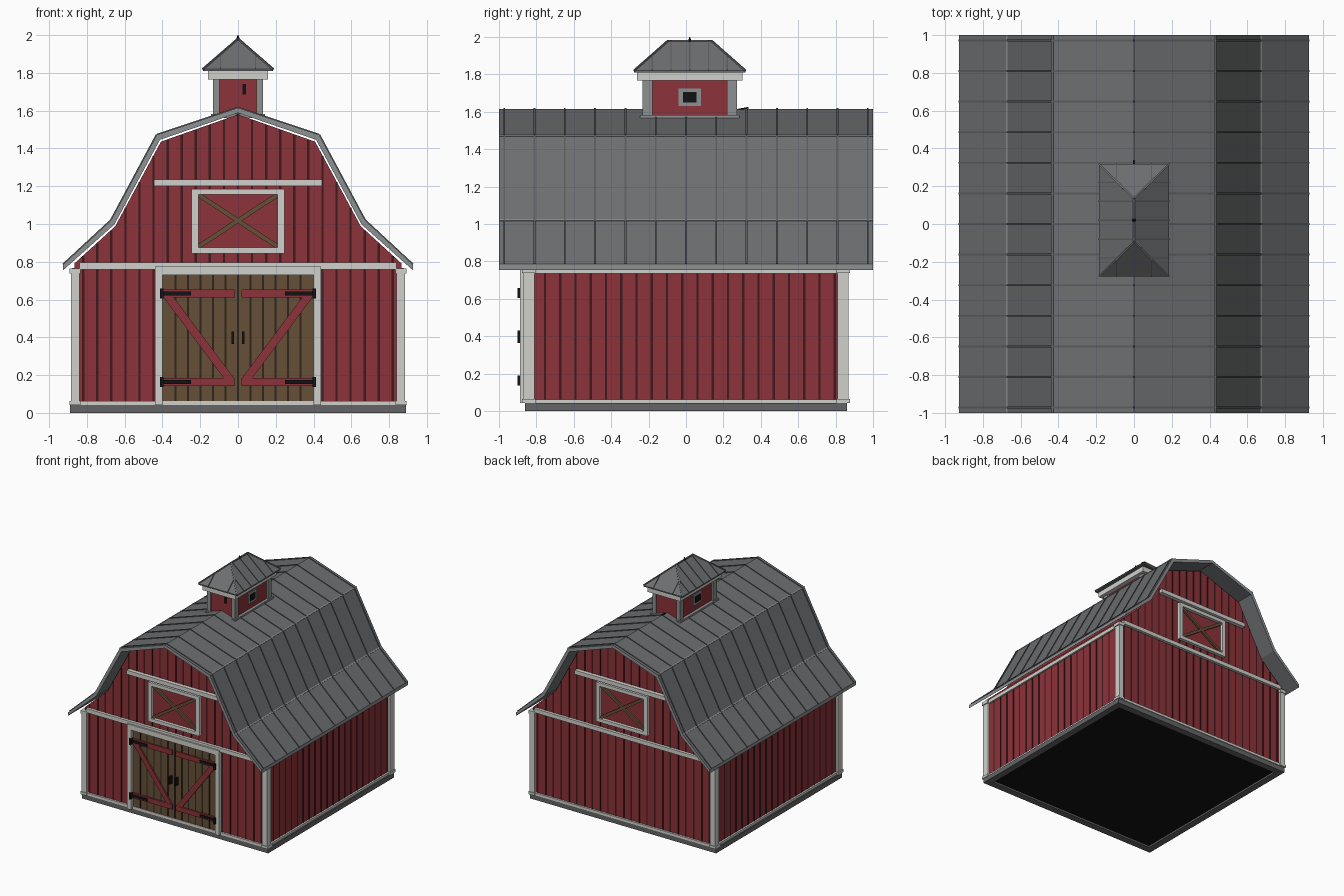
import bpy, bmesh
from mathutils import Vector, Matrix

if "Cube" in bpy.data.objects:
    bpy.data.objects.remove(bpy.data.objects["Cube"], do_unlink=True)


def material(name, r, g, b):
    m = bpy.data.materials.new(name)
    m.use_nodes = True
    m.diffuse_color = (r, g, b, 1)
    m.node_tree.nodes["Principled BSDF"].inputs["Base Color"].default_value = (r, g, b, 1)
    return m


RED = material("barn red", 0.262, 0.032, 0.041)
DARK_RED = material("dark red groove", 0.045, 0.01, 0.012)
TRIM = material("off white trim", 0.63, 0.635, 0.6)
WOOD = material("brown wood", 0.135, 0.08, 0.038)
DARK_WOOD = material("dark wood groove", 0.03, 0.019, 0.01)
ROOF = material("roof grey", 0.152, 0.157, 0.163)
SEAM = material("roof seam grey", 0.1, 0.105, 0.11)
STONE = material("foundation grey", 0.13, 0.13, 0.135)
BLACK = material("black iron", 0.006, 0.006, 0.007)
GREY = material("weathered grey", 0.27, 0.285, 0.29)


class Part:
    """Collects simple solids into one mesh object."""

    def __init__(self, name, mat):
        self.name, self.mat, self.bm = name, mat, bmesh.new()

    def box(self, x0, x1, y0, y1, z0, z1):
        c = Vector((x0 + x1, y0 + y1, z0 + z1)) / 2
        size = (abs(x1 - x0), abs(y1 - y0), abs(z1 - z0), 1)
        bmesh.ops.create_cube(self.bm, size=1, matrix=Matrix.Translation(c) @ Matrix.Diagonal(size))

    def beam(self, p, q, width, thick, normal):
        p, q = Vector(p), Vector(q)
        d = (q - p).normalized()
        side = Vector(normal).cross(d).normalized()
        rot = Matrix((d, side, d.cross(side))).transposed().to_4x4()
        scale = Matrix.Diagonal(((q - p).length, width, thick, 1))
        bmesh.ops.create_cube(self.bm, size=1, matrix=Matrix.Translation((p + q) / 2) @ rot @ scale)

    def prism(self, outline, y0, y1):
        f = self.bm.faces.new([self.bm.verts.new((x, y0, z)) for x, z in outline])
        new = bmesh.ops.extrude_face_region(self.bm, geom=[f])["geom"]
        moved = [v for v in new if isinstance(v, bmesh.types.BMVert)]
        bmesh.ops.translate(self.bm, verts=moved, vec=(0, y1 - y0, 0))

    def finish(self):
        bmesh.ops.recalc_face_normals(self.bm, faces=self.bm.faces[:])
        mesh = bpy.data.meshes.new(self.name)
        self.bm.to_mesh(mesh)
        self.bm.free()
        mesh.materials.append(self.mat)
        obj = bpy.data.objects.new(self.name, mesh)
        bpy.context.collection.objects.link(obj)
        return obj


def mirrored(half):
    return [(-x, z) for x, z in half] + [(x, z) for x, z in reversed(half) if x > 0]


# Gambrel half profiles, from eave to ridge
OUTER = [(0.926, 0.785), (0.672, 1.02), (0.43, 1.472), (0, 1.615)]
INNER = [(0.926, 0.755), (0.654, 0.998), (0.413, 1.446), (0, 1.588)]
WALL = [(0.865, 0.792), (0.65, 0.988), (0.408, 1.436), (0, 1.58)]
WX, WY = 0.865, 0.85


def wall_top(x):
    x = abs(x)
    for (xa, za), (xb, zb) in zip(WALL, WALL[1:]):
        if xb <= x <= xa:
            return za + (zb - za) * (xa - x) / (xa - xb)


# Foundation ring and dark floor inside it
p = Part("foundation", STONE)
for f in (-1, 1):
    p.box(-0.89, 0.89, f * 0.8, f * 0.86, 0, 0.042)
    p.box(f * 0.83, f * 0.89, -0.8, 0.8, 0, 0.042)
p.finish()
p = Part("floor", BLACK)
p.box(-0.83, 0.83, -0.8, 0.8, 0.015, 0.039)
p.finish()

# Walls with board grooves, left plain inside the loft hatches
p = Part("walls", RED)
p.prism([(-WX, 0.04)] + mirrored(WALL) + [(WX, 0.04)], -WY, WY)
p.finish()
p = Part("wall_grooves", DARK_RED)
for f in (-1, 1):
    for i in range(-11, 12):
        x = i * 0.0745
        spans = [(0.05, 0.86), (1.17, wall_top(x) - 0.004)] if abs(x) < 0.21 else [(0.05, wall_top(x) - 0.004)]
        for z0, z1 in spans:
            p.box(x - 0.006, x + 0.006, f * WY, f * (WY + 0.003), z0, z1)
    for i in range(-9, 11):
        y = i * 0.0815 - 0.02
        p.box(f * WX, f * (WX + 0.003), y - 0.006, y + 0.006, 0.05, 0.75)
p.finish()

# Trim on walls
p = Part("wall_trim", TRIM)
for f in (-1, 1):
    for s in (-1, 1):
        p.box(s * 0.84, s * 0.884, f * 0.81, f * 0.87, 0.042, 0.765)
        p.box(s * 0.835, s * 0.893, f * 0.805, f * 0.876, 0.042, 0.064)
        p.box(s * 0.835, s * 0.893, f * 0.805, f * 0.876, 0.737, 0.765)
    p.box(-0.84, 0.84, f * WY, f * 0.875, 0.76, 0.795)
    p.box(-0.84, 0.84, f * WY, f * 0.866, 0.042, 0.064)
    p.box(f * WX, f * 0.88, -0.82, 0.82, 0.042, 0.062)
    p.box(f * WX, f * 0.88, -0.82, 0.82, 0.735, 0.767)
p.finish()

# Loft hatches on both gables
p = Part("loft_frames", TRIM)
b = Part("loft_braces", WOOD)
for f in (-1, 1):
    p.box(-0.445, 0.445, f * WY, f * 0.885, 1.2, 1.235)
    for s in (-1, 1):
        p.box(s * 0.21, s * 0.245, f * WY, f * 0.878, 0.845, 1.185)
        b.beam((-0.21 * s, f * 0.858, 0.88), (0.21 * s, f * 0.858, 1.155), 0.024, 0.016, (0, f, 0))
    for z in (0.845, 1.155):
        p.box(-0.21, 0.21, f * WY, f * 0.878, z, z + 0.03)
p.finish()
b.finish()

# Double front door
p = Part("door_frame", TRIM)
p.box(-0.44, 0.44, -WY, -0.888, 0.73, 0.775)
for s in (-1, 1):
    p.box(s * 0.4, s * 0.44, -WY, -0.888, 0.042, 0.73)
p.finish()
p = Part("door_planks", WOOD)
p.box(-0.4, 0.4, -WY, -0.862, 0.06, 0.73)
p.finish()
p = Part("door_grooves", DARK_WOOD)
for i in range(-5, 6):
    p.box(i * 0.066 - 0.005, i * 0.066 + 0.005, -0.86, -0.865, 0.06, 0.73)
p.finish()
p = Part("door_braces", RED)
iron = Part("hinges_and_handles", BLACK)
for s in (-1, 1):
    for z in (0.632, 0.163):
        p.box(s * 0.018, s * 0.4, -0.86, -0.876, z - 0.021, z + 0.021)
        iron.box(s * 0.25, s * 0.41, -0.87, -0.884, z - 0.01, z + 0.01)
        iron.box(s * 0.395, s * 0.412, -0.87, -0.902, z - 0.027, z + 0.027)
    p.beam((s * 0.375, -0.867, 0.622), (s * 0.04, -0.867, 0.173), 0.044, 0.014, (0, -1, 0))
    iron.box(s * 0.02, s * 0.034, -0.86, -0.9, 0.365, 0.43)
p.finish()
iron.finish()

# Main roof, with lighter rake and eave edges
p = Part("roof", ROOF)
p.prism(mirrored(OUTER) + mirrored(INNER)[::-1], -1, 1)
roof = p.finish()
roof.data.materials.append(GREY)
for face in roof.data.polygons:
    face.material_index = int(abs(face.normal.y) > 0.9 or abs(face.normal.x) > 0.95)

# Standing seams and the caps along the roof breaks
p = Part("roof_seams", SEAM)
caps = Part("roof_break_caps", GREY)
for s in (-1, 1):
    for (xa, za), (xb, zb) in zip(OUTER, OUTER[1:]):
        normal = (s * (zb - za), 0, xa - xb)
        for i in range(-6, 7):
            p.beam((s * xa, i * 0.162, za), (s * xb, i * 0.162, zb), 0.01, 0.011, normal)
    for x, z in OUTER[1:3]:
        caps.beam((s * x, -1, z), (s * x, 1, z), 0.01, 0.007, (s * 0.6, 0, 0.8))
p.finish()
caps.finish()

# Cupola body, centred slightly behind the middle
CY = 0.02
p = Part("cupola_base", GREY)
p.box(-0.143, 0.143, CY - 0.265, CY + 0.265, 1.56, 1.582)
p.finish()
p = Part("cupola_walls", RED)
p.box(-0.118, 0.118, CY - 0.24, CY + 0.24, 1.56, 1.78)
p.finish()
p = Part("cupola_posts", GREY)
for s in (-1, 1):
    for f in (-1, 1):
        p.box(s * 0.098, s * 0.132, CY + f * 0.2, CY + f * 0.252, 1.58, 1.775)
p.finish()
p = Part("cupola_cornice", TRIM)
p.box(-0.158, 0.158, CY - 0.282, CY + 0.282, 1.766, 1.815)
p.finish()

# Cupola windows
frame = Part("cupola_window_frames", GREY)
hole = Part("cupola_window_openings", BLACK)
for s in (-1, 1):
    frame.box(s * 0.115, s * 0.126, CY - 0.06, CY + 0.06, 1.63, 1.725)
    hole.box(s * 0.12, s * 0.13, CY - 0.036, CY + 0.036, 1.65, 1.705)
hole.box(0.024, 0.042, CY - 0.238, CY - 0.244, 1.685, 1.74)
frame.finish()
hole.finish()

# Hipped cupola roof
EX, EY, RY, EZ, RZ = 0.185, 0.297, 0.115, 1.82, 1.98
p = Part("cupola_roof", ROOF)
p.box(-EX, EX, CY - EY, CY + EY, EZ - 0.01, EZ)
eave = [p.bm.verts.new((x * EX, CY + y * EY, EZ)) for x, y in ((-1, -1), (1, -1), (1, 1), (-1, 1))]
front, back = [p.bm.verts.new((0, CY + f * RY, RZ)) for f in (-1, 1)]
for face in ((eave[0], eave[1], front), (eave[1], eave[2], back, front),
             (eave[2], eave[3], back), (eave[3], eave[0], front, back), eave):
    p.bm.faces.new(face)
p.finish()
p = Part("cupola_roof_seams", SEAM)
caps = Part("cupola_roof_hips", ROOF)
caps.beam((0, CY - RY, RZ), (0, CY + RY, RZ), 0.012, 0.008, (0, 0, 1))
for s in (-1, 1):
    for f in (-1, 1):
        caps.beam((s * EX, CY + f * EY, EZ), (0, CY + f * RY, RZ), 0.01, 0.01, (s, f, 1))
        p.beam((s * EX / 2, CY + f * EY, EZ), (s * EX / 2, CY + f * (EY + RY) / 2, (EZ + RZ) / 2),
               0.007, 0.008, (0, f, 1))
    for y in (-0.2, -0.1, 0, 0.1, 0.2):
        t = min(1, (EY - abs(y)) / (EY - RY))
        p.beam((s * EX, CY + y, EZ), (s * EX * (1 - t), CY + y, EZ + t * (RZ - EZ)),
               0.007, 0.008, (s, 0, 1))
p.finish()
caps.finish()

# Finial and small ridge spike behind the cupola
p = Part("finial", BLACK)
bmesh.ops.create_cone(p.bm, segments=8, radius1=0.012, radius2=0.002, depth=0.03, cap_ends=True,
                      matrix=Matrix.Translation((0, CY, 1.985)))
p.beam((0, 0.28, 1.612), (0, 0.335, 1.622), 0.012, 0.008, (0, 0, 1))
p.finish()
